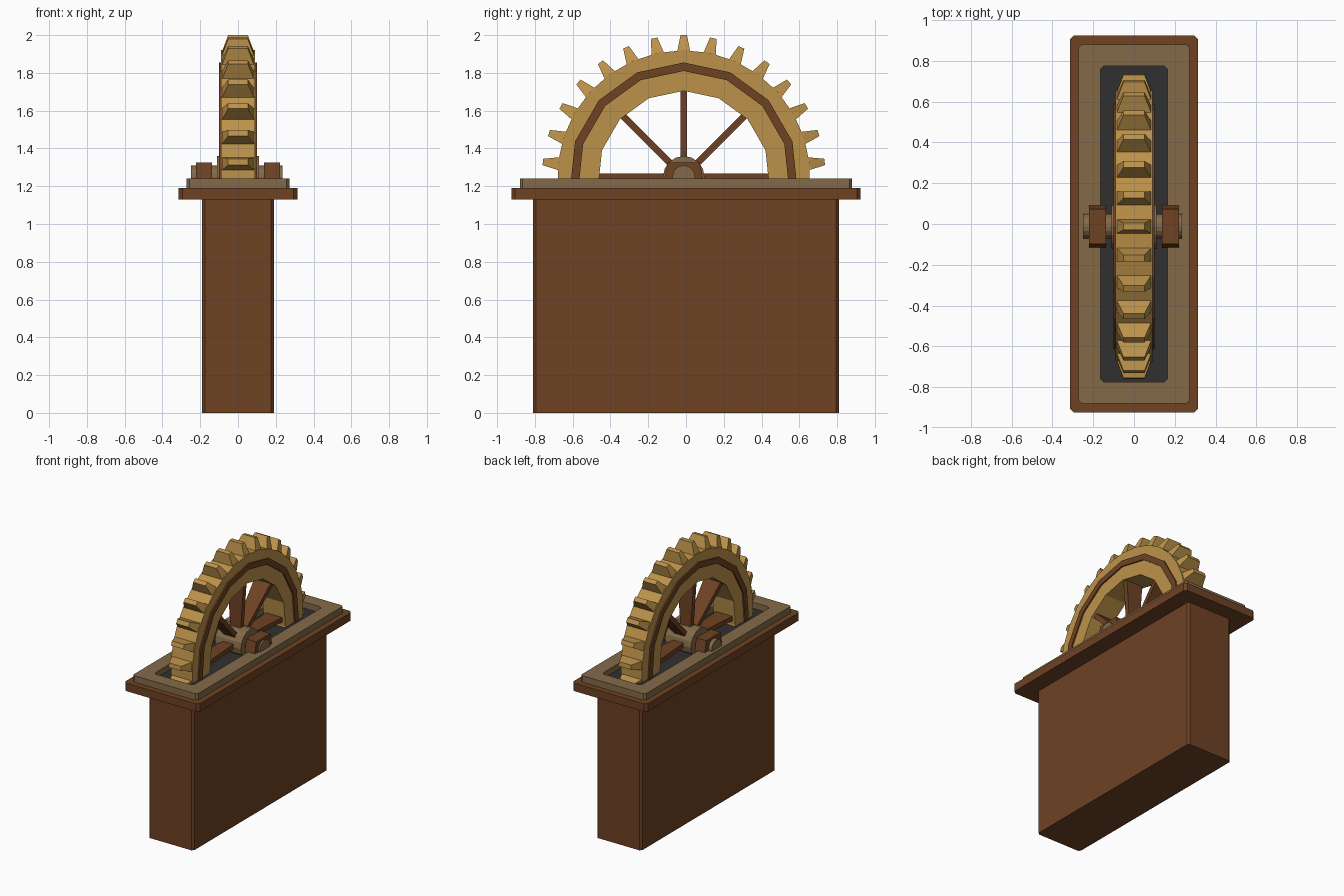
import bpy, bmesh, math
from mathutils import Matrix, Vector

if "Cube" in bpy.data.objects:
    bpy.data.objects.remove(bpy.data.objects["Cube"])

CY, CZ = -0.012, 1.25          # wheel axis
TEETH, SIDES = 30, 15


def material(name, r, g, b):
    lin = [((c / 255 + 0.055) / 1.055) ** 2.4 for c in (r, g, b)]
    m = bpy.data.materials.new(name)
    m.diffuse_color = (*lin, 1)
    m.use_nodes = True
    m.node_tree.nodes["Principled BSDF"].inputs["Base Color"].default_value = m.diffuse_color
    return m


WOOD = material("brown wood", 110, 66, 36)
BRASS = material("brass", 188, 146, 74)
TAUPE = material("taupe metal", 131, 106, 74)
DARK = material("dark pit", 48, 48, 48)


def finish(name, bm, mat):
    bmesh.ops.recalc_face_normals(bm, faces=bm.faces)
    me = bpy.data.meshes.new(name)
    bm.to_mesh(me)
    bm.free()
    me.materials.append(mat)
    ob = bpy.data.objects.new(name, me)
    bpy.context.collection.objects.link(ob)
    return ob


def slab(name, mat, hx, hy, z0, z1, cut=0.015, hole=None):
    """Rectangular slab with clipped vertical corners and an optional opening."""
    def loop(bm, a, b, z):
        pts = []
        for sx, sy in ((1, 1), (-1, 1), (-1, -1), (1, -1)):
            pair = [(sx * a, sy * (b - cut)), (sx * (a - cut), sy * b)]
            pts += pair if sx * sy > 0 else pair[::-1]
        return [bm.verts.new((x, y, z)) for x, y in pts]
    bm = bmesh.new()
    lo, hi = loop(bm, hx, hy, z0), loop(bm, hx, hy, z1)
    rings = [lo, hi]
    if hole:
        rings += [loop(bm, *hole, z1), loop(bm, *hole, z0), lo]
    else:
        bm.faces.new(lo)
        bm.faces.new(hi)
    for r0, r1 in zip(rings, rings[1:]):
        for i in range(8):
            j = (i + 1) % 8
            bm.faces.new((r0[i], r0[j], r1[j], r1[i]))
    return finish(name, bm, mat)


def wheel_point(x, r, a):
    return Vector((x, CY + r * math.sin(a), CZ + r * math.cos(a)))


def annulus(name, mat, r_in, r_out, hx, n):
    bm = bmesh.new()
    prof = ((-hx, r_in), (hx, r_in), (hx, r_out), (-hx, r_out))
    rings = [[bm.verts.new(wheel_point(x, r, math.tau * i / n)) for x, r in prof]
             for i in range(n)]
    for i in range(n):
        a, b = rings[i], rings[(i + 1) % n]
        for k in range(4):
            m = (k + 1) % 4
            bm.faces.new((a[k], a[m], b[m], b[k]))
    return finish(name, bm, mat)


def frustum(bm, angle, lo, hi):
    """Radial block; lo and hi are (radius, half x, half tangent)."""
    rot = Matrix.Rotation(-angle, 4, 'X')
    rings = []
    for r, hx, ht in (lo, hi):
        rings.append([bm.verts.new(rot @ Vector((sx * hx, sy * ht, r)) + Vector((0, CY, CZ)))
                      for sx, sy in ((1, 1), (-1, 1), (-1, -1), (1, -1))])
    a, b = rings
    bm.faces.new(a)
    bm.faces.new(b)
    for i in range(4):
        j = (i + 1) % 4
        bm.faces.new((a[i], a[j], b[j], b[i]))


def axle_cylinder(name, mat, r, x0, x1, n=16):
    bm = bmesh.new()
    ends = [[bm.verts.new(wheel_point(x, r, math.tau * i / n)) for i in range(n)]
            for x in (x0, x1)]
    for e in ends:
        bm.faces.new(e)
    for i in range(n):
        j = (i + 1) % n
        bm.faces.new((ends[0][i], ends[0][j], ends[1][j], ends[1][i]))
    return finish(name, bm, mat)


# Casing, top board, raised frame and pit floor
slab("casing", WOOD, 0.19, 0.81, 0, 1.13)
slab("top_board", WOOD, 0.315, 0.925, 1.13, 1.19, 0.02)
slab("opening_frame", TAUPE, 0.272, 0.88, 1.185, 1.24, 0.015, hole=(0.165, 0.775))
slab("pit_floor", DARK, 0.167, 0.777, 1.186, 1.194)

# Wheel rim: faceted inner band, finer outer band, wooden inlay ring
annulus("rim_inner", BRASS, 0.455, 0.58, 0.09, SIDES)
annulus("rim_outer", BRASS, 0.575, 0.67, 0.09, TEETH)
annulus("inlay_ring", WOOD, 0.56, 0.605, 0.1, SIDES)

# Gear teeth
bm = bmesh.new()
for i in range(TEETH):
    frustum(bm, math.tau * i / TEETH, (0.65, 0.09, 0.037), (0.75, 0.052, 0.017))
finish("teeth", bm, BRASS)

# Spokes
bm = bmesh.new()
for i in range(8):
    frustum(bm, math.tau * i / 8, (0.05, 0.04, 0.018), (0.47, 0.07, 0.018))
finish("spokes", bm, WOOD)

# Hub, axle and bearing blocks
axle_cylinder("hub", TAUPE, 0.11, -0.11, 0.11)
axle_cylinder("axle", TAUPE, 0.06, -0.25, 0.235)
for side, name in ((-1, "left_bearing"), (1, "right_bearing")):
    bm = bmesh.new()
    outline = ((-0.105, 1.23), (0.105, 1.23), (0.085, 1.325), (-0.085, 1.325))
    ends = [[bm.verts.new((side * x, CY + y, z)) for y, z in outline] for x in (0.138, 0.222)]
    for e in ends:
        bm.faces.new(e)
    for i in range(4):
        j = (i + 1) % 4
        bm.faces.new((ends[0][i], ends[0][j], ends[1][j], ends[1][i]))
    finish(name, bm, WOOD)
